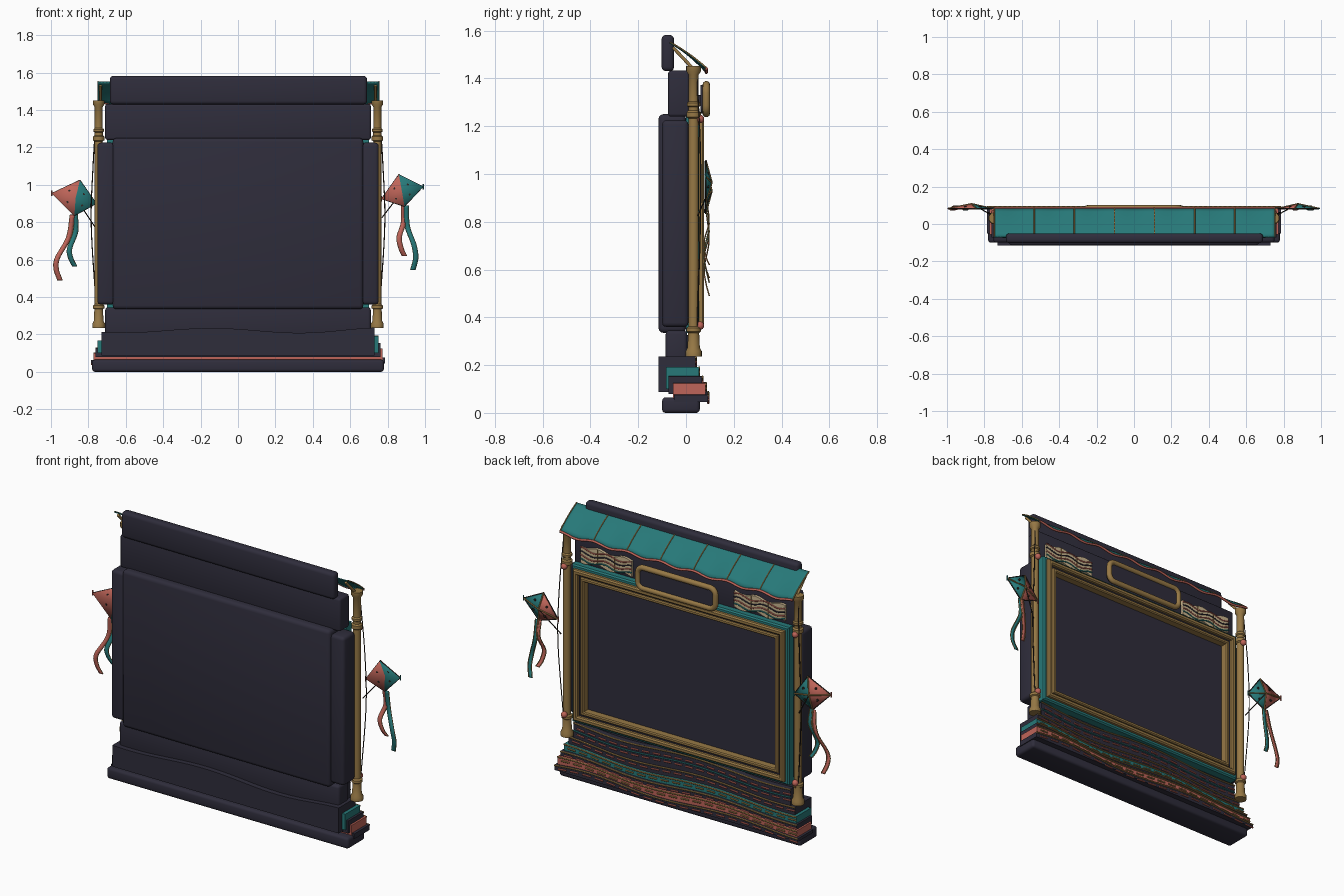
import bpy, bmesh, math
from mathutils import Vector

if "Cube" in bpy.data.objects:
    bpy.data.objects.remove(bpy.data.objects["Cube"])

def material(name, c):
    m = bpy.data.materials.new(name)
    m.diffuse_color = (*c, 1)
    m.use_nodes = True
    m.node_tree.nodes["Principled BSDF"].inputs["Base Color"].default_value = m.diffuse_color
    return m

NAVY = material("dark navy", (0.028, 0.026, 0.044))
TEAL = material("teal", (0.02, 0.19, 0.19))
CORAL = material("coral", (0.52, 0.13, 0.10))
GOLD = material("gold", (0.31, 0.19, 0.06))
CREAM = material("cream", (0.60, 0.47, 0.28))
CORD = material("dark cord", (0.03, 0.022, 0.018))

def finish(name, bm, *mats):
    bmesh.ops.recalc_face_normals(bm, faces=bm.faces)
    me = bpy.data.meshes.new(name)
    bm.to_mesh(me)
    bm.free()
    for m in mats:
        me.materials.append(m)
    ob = bpy.data.objects.new(name, me)
    bpy.context.collection.objects.link(ob)
    bpy.ops.object.select_all(action='DESELECT')
    ob.select_set(True)
    bpy.context.view_layer.objects.active = ob
    bpy.ops.object.shade_smooth_by_angle(angle=math.radians(35))
    return ob

def box(name, x, y, z, mat, bevel=0.015):
    bm = bmesh.new()
    bmesh.ops.create_cube(bm, size=1)
    for v in bm.verts:
        for i, r in enumerate((x, y, z)):
            v.co[i] = (r[0] + r[1]) / 2 + v.co[i] * (r[1] - r[0])
    if bevel:
        bmesh.ops.bevel(bm, geom=bm.edges[:], offset=bevel, segments=3, profile=0.5, affect='EDGES')
    return finish(name, bm, mat)

def tube(name, lines, r, mat, cyclic=False):
    cu = bpy.data.curves.new(name, 'CURVE')
    cu.dimensions = '3D'
    cu.bevel_depth, cu.bevel_resolution, cu.use_fill_caps = r, 1, True
    for pts in lines:
        s = cu.splines.new('POLY')
        s.points.add(len(pts) - 1)
        for p, c in zip(s.points, pts):
            p.co = (*c, 1)
        s.use_cyclic_u = cyclic
    cu.materials.append(mat)
    ob = bpy.data.objects.new(name, cu)
    bpy.context.collection.objects.link(ob)
    return ob

def prism(name, pts, y0, y1, mat):
    bm = bmesh.new()
    f = bm.faces.new([bm.verts.new((x, y0, z)) for x, z in pts])
    ex = bmesh.ops.extrude_face_region(bm, geom=[f])['geom']
    bmesh.ops.translate(bm, verts=[v for v in ex if isinstance(v, bmesh.types.BMVert)], vec=(0, y1 - y0, 0))
    return finish(name, bm, mat)

def ring(name, hw, z0, z1, w, y0, y1, mat):
    # rectangular moulding with a chamfered outer and inner lip
    bm = bmesh.new()
    c = w * 0.25
    prof = [(0, y0), (0, y1 - c), (c, y1), (w - c, y1), (w, y1 - c), (w, y0)]
    loops = [[bm.verts.new((sx * (hw - d), y, (z0 + d) if sz < 0 else (z1 - d))) for d, y in prof]
             for sx, sz in ((-1, -1), (1, -1), (1, 1), (-1, 1))]
    n = len(prof)
    for i in range(4):
        a, b = loops[i], loops[(i + 1) % 4]
        for j in range(n):
            bm.faces.new((a[j], a[(j + 1) % n], b[(j + 1) % n], b[j]))
    return finish(name, bm, mat)

def span(a, b, n):
    return [a + (b - a) * i / n for i in range(n + 1)]

def smooth_path(pts, n=8):
    # Catmull-Rom interpolation of a short path
    p = [Vector(q) for q in pts]
    p = [2 * p[0] - p[1]] + p + [2 * p[-1] - p[-2]]
    out = []
    for i in range(1, len(p) - 2):
        a, b, c, d = p[i - 1:i + 3]
        for k in range(n):
            t = k / n
            out.append(0.5 * (2 * b + (c - a) * t + (2 * a - 5 * b + 4 * c - d) * t * t + (3 * b - a - 3 * c + d) * t ** 3))
    return out + [p[-2]]

# Rear casing blocks
box("base_plinth", (-0.78, 0.78), (-0.1, 0.058), (0, 0.065), NAVY)
box("lower_panel", (-0.71, 0.71), (-0.085, 0.005), (0.19, 0.345), NAVY)
box("main_case", (-0.67, 0.67), (-0.115, 0.0), (0.335, 1.25), NAVY, 0.02)
box("screen", (-0.66, 0.66), (-0.01, 0.022), (0.38, 1.23), NAVY, 0)
box("header_panel", (-0.71, 0.71), (-0.075, 0.015), (1.24, 1.432), NAVY, 0.012)
box("top_roll", (-0.685, 0.69), (-0.102, -0.05), (1.43, 1.582), NAVY, 0.018)
for s in (-1, 1):
    box("side_wing", sorted((s * 0.66, s * 0.752)), (-0.1, 0.01), (0.36, 1.225), NAVY, 0.018)

# Screen frame, nested mouldings
ring("frame_teal", 0.70, 0.335, 1.255, 0.03, -0.0, 0.055, TEAL)
ring("frame_gold_outer", 0.68, 0.355, 1.235, 0.028, 0.0, 0.076, GOLD)
ring("frame_groove", 0.655, 0.378, 1.212, 0.02, 0.0, 0.055, NAVY)
ring("frame_gold_inner", 0.638, 0.394, 1.196, 0.022, 0.0, 0.066, GOLD)

# Stepped wave bands at the foot
def wave(x, ph, amp=0.014):
    return amp * math.cos(2 * math.pi * (x + 0.15 + ph) / 0.9) + amp * 0.15 * math.sin(9 * x + ph * 8)

BANDS = [("wave_front", 0.785, -0.05, 0.092, 0.045, 0.075, NAVY, 0.20),
         ("wave_coral", 0.772, -0.055, 0.082, 0.06, 0.114, CORAL, 0.12),
         ("wave_middle", 0.762, -0.073, 0.068, 0.08, 0.14, NAVY, 0.08),
         ("wave_teal", 0.75, -0.083, 0.054, 0.1, 0.178, TEAL, 0.04),
         ("wave_back", 0.73, -0.115, 0.04, 0.088, 0.222, NAVY, 0.0),
         ("wave_crest", 0.70, 0.0, 0.036, 0.2, 0.315, NAVY, -0.06)]
for name, hw, y0, y1, z0, zt, mat, ph in BANDS:
    xs = span(-hw, hw, 60)
    top = [(x, zt + wave(x, ph)) for x in xs]
    prism(name, [(-hw, z0), (hw, z0)] + top[::-1], y0, y1, mat)
    tube(name + "_gold_edge", [[(x, y1 + 0.001, z - 0.003) for x, z in top]], 0.0045, GOLD)
    drops = (0.03, 0.065) if name == "wave_crest" else (0.022,)
    trim = CORAL if mat is NAVY else GOLD
    for d in drops:
        line = [(x, y1 + 0.001, z - d) for x, z in top]
        tube(name + "_stitching", [line[i:i + 3] for i in range(0, 59, 3)], 0.0045, trim)
    if name == "wave_crest":
        tube("crest_teal_line", [[(x, y1 + 0.001, z - 0.047) for x, z in top]], 0.004, TEAL)

# Posts: turned profile, rings, knobs, struts and side cords
PROFILE = [(0, 0.235), (0.034, 0.235), (0.034, 0.258), (0.026, 0.272), (0.023, 0.335), (0.03, 0.34), (0.03, 0.355),
           (0.021, 0.362), (0.021, 1.232), (0.03, 1.238), (0.03, 1.258), (0.022, 1.265), (0.022, 1.28), (0.028, 1.285),
           (0.028, 1.297), (0.021, 1.303), (0.021, 1.415), (0.031, 1.43), (0.031, 1.452), (0, 1.452)]
for s in (-1, 1):
    bm = bmesh.new()
    vs = [bm.verts.new((r, 0, z)) for r, z in PROFILE]
    es = [bm.edges.new(e) for e in zip(vs, vs[1:])]
    bmesh.ops.spin(bm, geom=vs + es, cent=(0, 0, 0), axis=(0, 0, 1), angle=2 * math.pi, steps=20)
    bmesh.ops.remove_doubles(bm, verts=bm.verts, dist=1e-5)
    bmesh.ops.translate(bm, verts=bm.verts, vec=(s * 0.745, 0.032, 0))
    finish("post", bm, GOLD)
    for z in (0.365, 1.23):
        bm = bmesh.new()
        bmesh.ops.create_uvsphere(bm, u_segments=12, v_segments=8, radius=0.018)
        bmesh.ops.translate(bm, verts=bm.verts, vec=(s * 0.745, 0.058, z))
        finish("post_knob", bm, CORAL)
    tube("awning_strut", [[(s * 0.735, -0.055, 1.53), (s * 0.735, 0.03, 1.44)]], 0.008, GOLD)
    tube("side_cord", [smooth_path([(s * 0.755, 0.045, 1.42), (s * 0.775, 0.06, 1.1), (s * 0.785, 0.06, 0.8),
                                    (s * 0.765, 0.05, 0.45), (s * 0.75, 0.045, 0.28)])], 0.003, CORD)

# Awning: sagging sheet with scalloped hem, seams and coral trim
X0, PW = -0.748, 0.2145
def awn(x, t):
    k = math.cos(2 * math.pi * (x - X0) / PW)
    return (x, -0.068 + 0.153 * t, 1.552 - 0.08 * t - 0.035 * t * t + 0.008 * k * t * t)

bm = bmesh.new()
grid = [[bm.verts.new(awn(x, t)) for x in span(X0, X0 + 7 * PW, 84)] for t in span(0, 1, 8)]
for a, b in zip(grid, grid[1:]):
    for i in range(84):
        bm.faces.new((a[i], a[i + 1], b[i + 1], b[i]))
ob = finish("awning", bm, TEAL)
ob.modifiers.new("thickness", 'SOLIDIFY').thickness = 0.006
tube("awning_seams", [[awn(X0 + i * PW, t) for t in span(0, 1, 8)] for i in range(8)], 0.0035, GOLD)
tube("awning_hem", [[(p[0], p[1], p[2] - 0.004) for p in (awn(x, 1) for x in span(X0, X0 + 7 * PW, 84))]], 0.007, CORAL)

# Title plaque: blank plate with rounded gold rim
hw, hh, r, zc = 0.25, 0.06, 0.035, 1.313
rim = []
for q, (sx, sz) in enumerate(((1, 1), (-1, 1), (-1, -1), (1, -1))):
    for k in range(6):
        a = math.pi / 2 * (q + k / 5)
        rim.append((sx * (hw - r) + r * math.cos(a), zc + sz * (hh - r) + r * math.sin(a)))
prism("plaque_plate", rim, 0.06, 0.088, NAVY)
tube("plaque_rim", [[(x, 0.085, z) for x, z in rim]], 0.016, GOLD, True).data.bevel_resolution = 3
for s in (-1, 1):
    box("plaque_bracket", (s * 0.15 - 0.02, s * 0.15 + 0.02), (0.0, 0.07), (1.29, 1.33), NAVY, 0.004)

# Cream wavy banners on the header
for s in (-1, 1):
    f = lambda x: 0.009 * math.sin(2 * math.pi * x / 0.17)
    xs = span(s * 0.33, s * 0.66, 24)
    prism("banner", [(x, 1.27 + f(x)) for x in xs] + [(x, 1.36 + f(x)) for x in xs[::-1]], 0.012, 0.03, CREAM)
    for z, m in ((1.283, TEAL), (1.303, CORAL), (1.325, NAVY), (1.347, CORAL)):
        tube("banner_stripe", [[(x, 0.03, z + f(x + z * 0.3)) for x in xs]], 0.004, m)
    tube("banner_folds", [[(x, 0.03, 1.272 + f(x)), (x, 0.03, 1.358 + f(x))] for x in (s * 0.44, s * 0.55)], 0.003, GOLD)

# Kites with two-colour sails, rims, spars, dots, tethers and tails
def kite(top, left, right, bottom, tails, post_x):
    y = 0.083
    P = [Vector((p[0], y, p[1])) for p in (top, right, bottom, left)]
    c = (P[0] + P[1] + P[2] + P[3]) / 4
    c.y = 0.108
    bm = bmesh.new()
    vs, vc = [bm.verts.new(p) for p in P], bm.verts.new(c)
    for i in range(4):
        bm.faces.new((vs[i], vs[(i + 1) % 4], vc)).material_index = 1 if i < 2 else 0
    sail = finish("kite_sail", bm, CORAL, TEAL)
    sail.modifiers.new("thickness", 'SOLIDIFY').thickness = 0.006
    # slightly dished edges
    tube("kite_rim", [P], 0.0035, CORD, True)
    tube("kite_spars", [[P[0], c, P[2]], [P[3], c, P[1]]], 0.004, GOLD)
    for p, m in ((P[1], TEAL), (P[3], CORAL)):
        tube("kite_tassel", [[p + Vector((0, 0, 0.015)), p, p - Vector((0, 0, 0.015))]], 0.004, m)
    tube("kite_dots", [[q - Vector((0, 0.007, 0)), q + Vector((0, 0.005, 0))] for q in
         [(P[i] + P[(i + 1) % 4] + c) / 3 for i in range(4)]], 0.007, CORD)
    tube("kite_tether", [[c, (post_x, 0.05, bottom[1] - 0.06)]], 0.003, CORD)
    for pts, m in zip(tails, (CORAL, TEAL)):
        path = smooth_path([(x, 0.083 + 0.012 * math.sin(i * 2), z) for i, (x, z) in enumerate(pts)])
        bm = bmesh.new()
        rows = [[bm.verts.new(p + Vector((d, abs(d) * 0.3, 0))) for d in (-0.012, 0.012)] for p in path]
        for a, b in zip(rows, rows[1:]):
            bm.faces.new((a[0], a[1], b[1], b[0]))
        finish("kite_tail", bm, m).modifiers.new("thickness", 'SOLIDIFY').thickness = 0.004
        for d in (-0.012, 0.012):
            tube("tail_edge", [[p + Vector((d, 0.003, 0)) for p in path]], 0.0025, GOLD)

kite((-0.845, 1.025), (-0.995, 0.955), (-0.757, 0.90), (-0.875, 0.835),
     [[(-0.885, 0.84), (-0.905, 0.72), (-0.965, 0.61), (-0.972, 0.55), (-0.952, 0.49)],
      [(-0.87, 0.84), (-0.868, 0.75), (-0.90, 0.66), (-0.895, 0.61), (-0.873, 0.565)]], -0.765)
kite((0.86, 1.055), (0.767, 0.925), (0.99, 0.99), (0.89, 0.885),
     [[(0.885, 0.89), (0.885, 0.8), (0.862, 0.72), (0.872, 0.66), (0.89, 0.62)],
      [(0.90, 0.89), (0.905, 0.78), (0.94, 0.68), (0.95, 0.61), (0.935, 0.545)]], 0.77)
